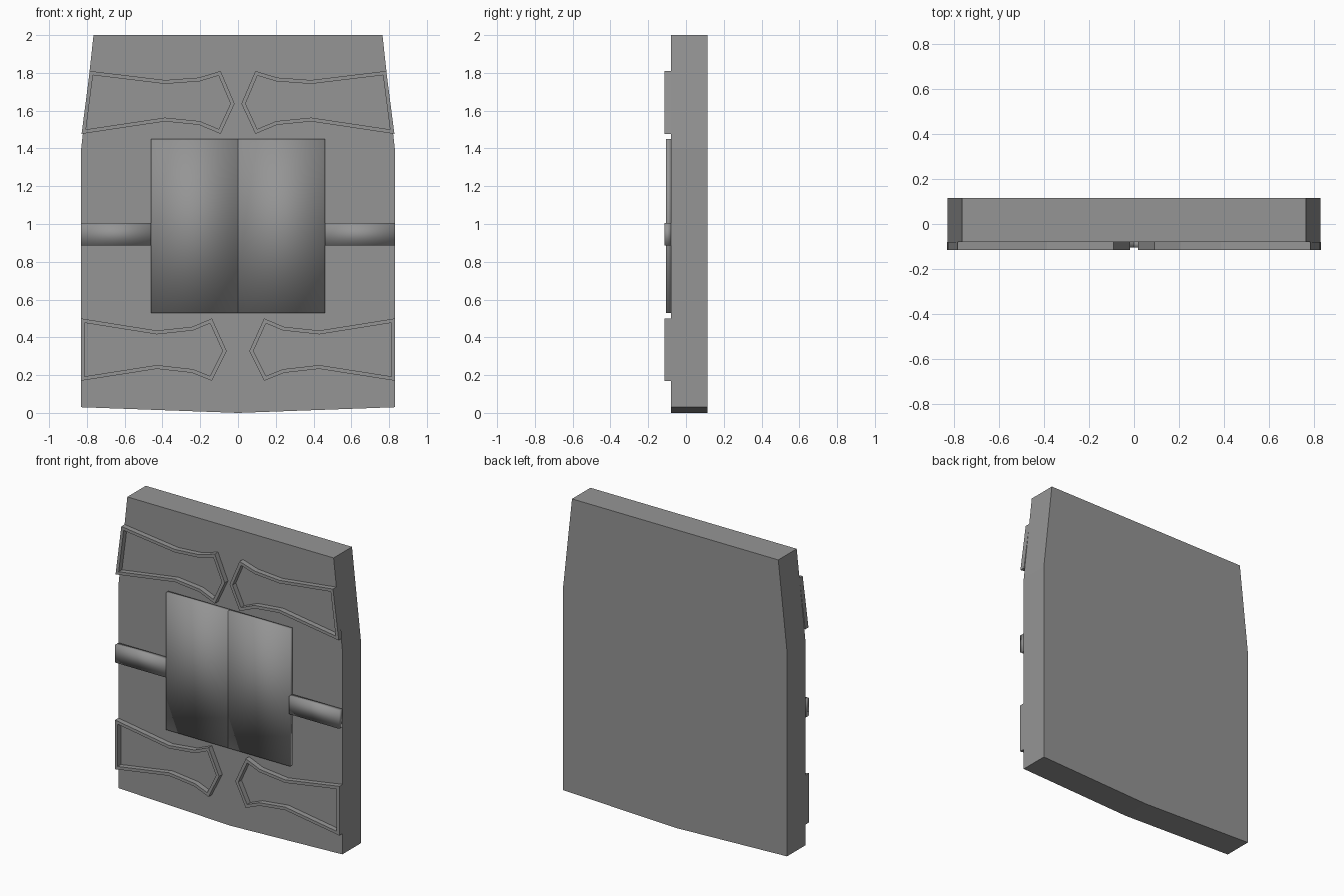
import bpy, bmesh
from mathutils import Vector

if "Cube" in bpy.data.objects:
    bpy.data.objects.remove(bpy.data.objects["Cube"])

grey = bpy.data.materials.new("stone_grey")
grey.diffuse_color = (0.3, 0.3, 0.3, 1)
grey.use_nodes = True
grey.node_tree.nodes["Principled BSDF"].inputs["Base Color"].default_value = grey.diffuse_color

BACK, FACE = 0.115, -0.08   # depth of the slab


def finish(name, bm, smooth=False):
    bmesh.ops.recalc_face_normals(bm, faces=bm.faces[:])
    for f in bm.faces:
        f.smooth = smooth
    mesh = bpy.data.meshes.new(name)
    bm.to_mesh(mesh)
    bm.free()
    mesh.materials.append(grey)
    obj = bpy.data.objects.new(name, mesh)
    bpy.context.collection.objects.link(obj)


def prism(name, outline, y0, y1, smooth=False):
    """Extrude an x/z outline from y0 to y1."""
    bm = bmesh.new()
    face = bm.faces.new([bm.verts.new((x, y0, z)) for x, z in outline])
    new = bmesh.ops.extrude_face_region(bm, geom=[face])["geom"]
    bmesh.ops.translate(bm, vec=(0, y1 - y0, 0),
                        verts=[v for v in new if isinstance(v, bmesh.types.BMVert)])
    finish(name, bm, smooth)


def rect(x0, x1, z0, z1):
    return [(x0, z0), (x1, z0), (x1, z1), (x0, z1)]


def inset(outline, w):
    """Offset a clockwise outline inwards by w."""
    pts = [Vector(p) for p in outline]
    result = []
    for i, p in enumerate(pts):
        a = (p - pts[i - 1]).normalized()
        b = (pts[(i + 1) % len(pts)] - p).normalized()
        na, nb = Vector((a.y, -a.x)), Vector((b.y, -b.x))
        result.append(p + (na + nb) * w / (1 + na.dot(nb)))
    return result


def frame(name, outline, side, y0, y1, w=0.02):
    """Raised rim following the outline, open in the middle."""
    bm = bmesh.new()
    inner = inset(outline, w)
    loops = [[bm.verts.new((p[0] * side, y, p[1])) for p in pts]
             for pts, y in ((outline, y0), (outline, y1), (inner, y1), (inner, y0))]
    n = len(outline)
    for k in range(4):
        a, b = loops[k], loops[(k + 1) % 4]
        for i in range(n):
            j = (i + 1) % n
            bm.faces.new((a[i], a[j], b[j], b[i]))
    finish(name, bm)


# Main slab with tapered shoulders and a shallow pointed base
prism("slab", [(-0.765, 2), (0.765, 2), (0.83, 1.4), (0.83, 0.03), (0, 0),
               (-0.83, 0.03), (-0.83, 1.4)], FACE, BACK)

# Flared frame outlines for the left side, clockwise from the outer top corner
upper = [(-0.785, 1.81), (-0.387, 1.762), (-0.207, 1.775), (-0.092, 1.81),
         (-0.018, 1.637), (-0.092, 1.477), (-0.207, 1.525), (-0.387, 1.543),
         (-0.828, 1.477)]
lower = [(-0.832, 0.5), (-0.43, 0.436), (-0.243, 0.456), (-0.138, 0.5),
         (-0.06, 0.328), (-0.138, 0.17), (-0.243, 0.212), (-0.43, 0.233),
         (-0.832, 0.17)]

for side, tag in ((1, "left"), (-1, "right")):
    frame("upper_frame_" + tag, upper, side, FACE, -0.115)
    frame("lower_frame_" + tag, lower, side, FACE, -0.115)
    # Soft-shaded door leaf and cross bar
    x = sorted((-0.46 * side, 0))
    prism("door_" + tag, rect(*x, 0.53, 1.45), FACE, -0.105, True)
    x = sorted((-0.83 * side, -0.46 * side))
    prism("bar_" + tag, rect(*x, 0.885, 1.005), FACE, -0.115, True)
